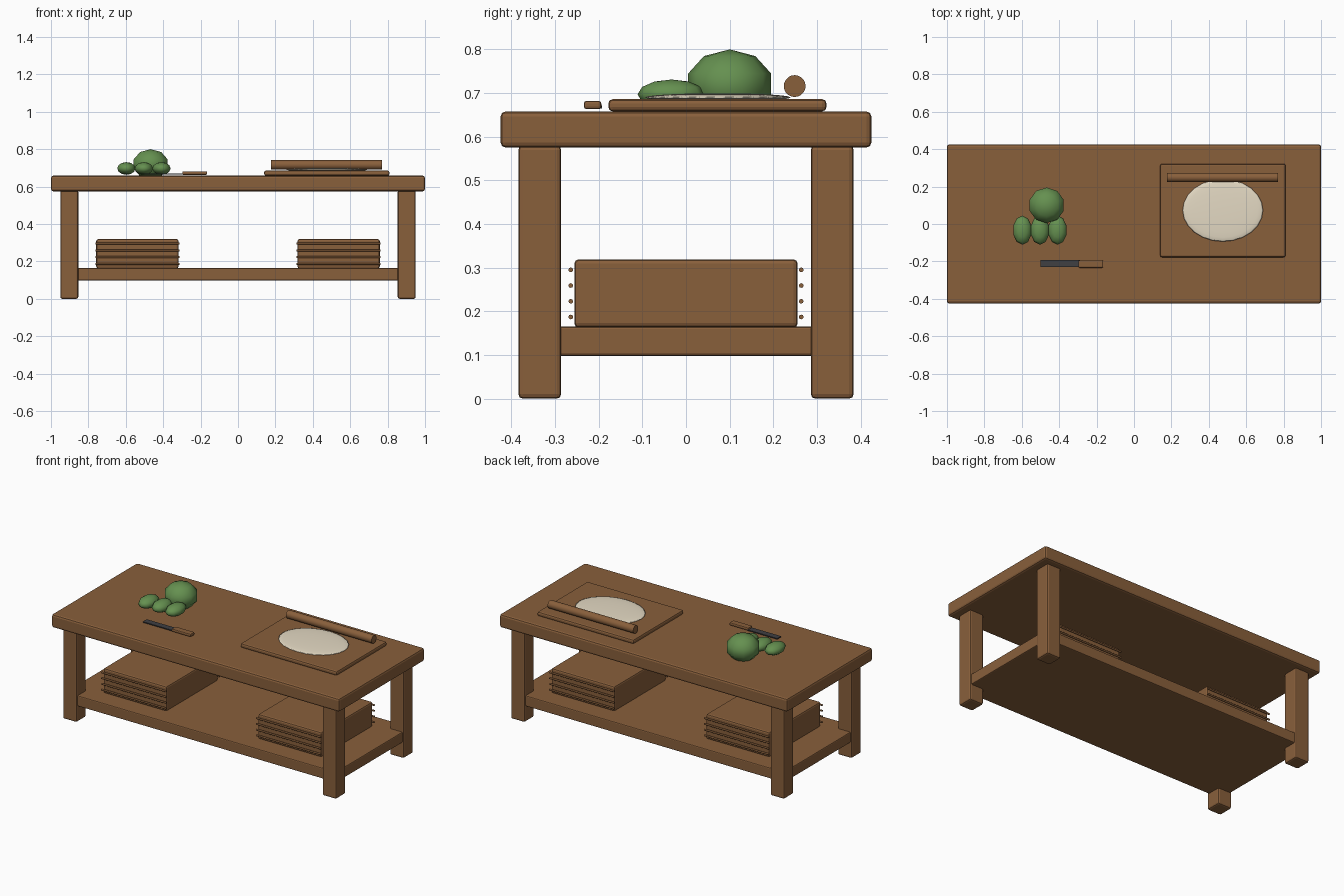
import bpy, math

if "Cube" in bpy.data.objects:
    bpy.data.objects.remove(bpy.data.objects["Cube"])


def material(name, rgb):
    m = bpy.data.materials.new(name)
    m.diffuse_color = (*rgb, 1)
    m.use_nodes = True
    m.node_tree.nodes["Principled BSDF"].inputs["Base Color"].default_value = m.diffuse_color
    return m


WOOD = material("brown wood", (0.25, 0.115, 0.044))
GREEN = material("leaf green", (0.13, 0.28, 0.08))
DOUGH = material("cream dough", (0.78, 0.70, 0.55))
STEEL = material("dark steel", (0.05, 0.05, 0.055))


def finish(name, mat):
    ob = bpy.context.object
    ob.name = name
    ob.data.materials.append(mat)
    return ob


def box(name, lo, hi, mat=WOOD, bevel=0.01):
    """Box between two corners with rounded edges."""
    mid = [(a + b) / 2 for a, b in zip(lo, hi)]
    bpy.ops.mesh.primitive_cube_add(size=1, location=mid)
    ob = finish(name, mat)
    ob.scale = [b - a for a, b in zip(lo, hi)]
    bpy.ops.object.transform_apply(location=False, rotation=False, scale=True)
    if bevel:
        mod = ob.modifiers.new("bevel", 'BEVEL')
        mod.width = bevel
        mod.segments = 2
    return ob


def ball(name, loc, radii, mat, segments, rings):
    bpy.ops.mesh.primitive_uv_sphere_add(segments=segments, ring_count=rings, radius=1, location=loc)
    ob = finish(name, mat)
    ob.scale = radii
    bpy.ops.object.transform_apply(location=False, rotation=False, scale=True)
    bpy.ops.object.shade_smooth()
    return ob


def rod(name, loc, radius, length, sides):
    """Round bar lying along x."""
    bpy.ops.mesh.primitive_cylinder_add(vertices=sides, radius=radius, depth=length,
                                        location=loc, rotation=(0, math.pi / 2, 0))
    ob = finish(name, WOOD)
    bpy.ops.object.shade_smooth_by_angle(angle=math.radians(50))
    return ob


# Table top, lower shelf and legs
box("table_top", (-1, -0.425, 0.575), (1, 0.425, 0.658), bevel=0.012)
box("lower_shelf", (-0.942, -0.372, 0.098), (0.942, 0.372, 0.165), bevel=0.006)
for sx in (-1, 1):
    for sy in (-1, 1):
        x, y = sx * 0.902, sy * 0.335
        box("leg", (x - 0.048, y - 0.049, 0), (x + 0.048, y + 0.049, 0.58))

# Storage crates with thin slats front and back
for sx in (-1, 1):
    x = sx * 0.538
    box("crate", (x - 0.22, -0.256, 0.163), (x + 0.22, 0.256, 0.319))
    for sy in (-1, 1):
        for i in range(4):
            rod("crate_slat", (x, sy * 0.264, 0.187 + i * 0.036), 0.0055, 0.45, 8)

# Pastry board, dough and rolling pin
box("pastry_board", (0.14, -0.178, 0.658), (0.81, 0.322, 0.686))
ball("dough", (0.475, 0.073, 0.69), (0.215, 0.167, 0.0095), DOUGH, 24, 12)
rod("rolling_pin", (0.473, 0.249, 0.716), 0.025, 0.595, 20)

# Cabbage and small vegetables
ball("cabbage", (-0.467, 0.1, 0.72), (0.101, 0.1, 0.08), GREEN, 10, 5)
for i in range(3):
    ball("small_vegetable", (-0.597 + i * 0.094, -0.033, 0.697), (0.051, 0.078, 0.034), GREEN, 10, 6)

# Knife
box("knife_blade", (-0.5, -0.23, 0.665), (-0.29, -0.192, 0.671), STEEL, 0)
box("knife_handle", (-0.298, -0.234, 0.663), (-0.165, -0.194, 0.682), bevel=0.006)
